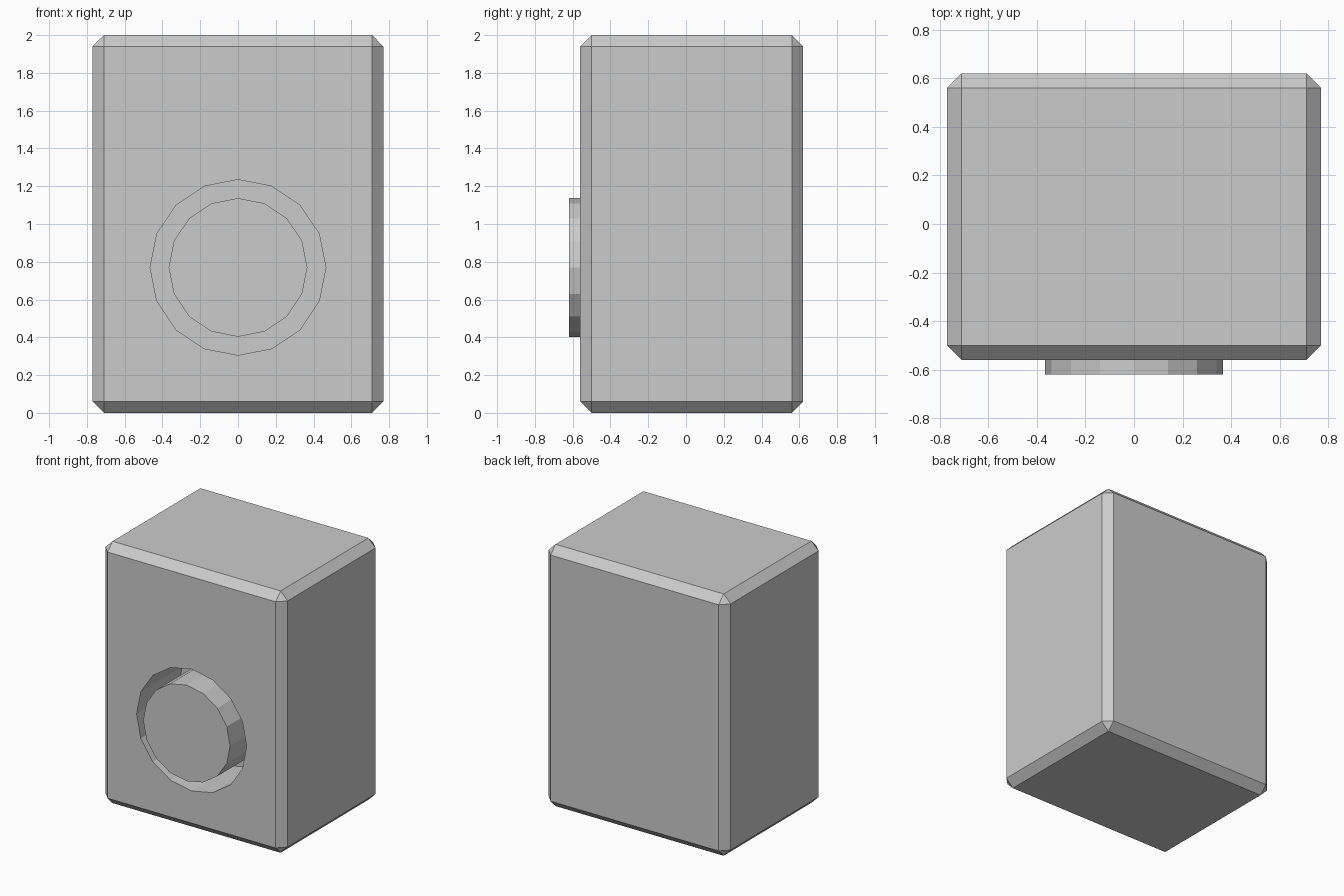
import bpy, math

if "Cube" in bpy.data.objects:
    bpy.data.objects.remove(bpy.data.objects["Cube"])

DIAL_Z = 0.77
FLOOR_Y = -0.06


def disc(name, radius, y_front, y_back):
    # 16-sided cylinder lying along y
    bpy.ops.mesh.primitive_cylinder_add(
        vertices=16, radius=radius, depth=y_back - y_front,
        location=(0, (y_front + y_back) / 2, DIAL_Z),
        rotation=(math.pi / 2, 0, 0))
    ob = bpy.context.object
    ob.name = name
    return ob


# Chamfered box body
bpy.ops.mesh.primitive_cube_add(size=1, location=(0, 0.03, 1))
body = bpy.context.object
body.name = "body"
body.scale = (1.54, 1.18, 2.0)
bpy.ops.object.transform_apply(location=False, rotation=False, scale=True)
bevel = body.modifiers.new("chamfer", "BEVEL")
bevel.width = 0.06
bevel.segments = 1

# Round recess in the front
cutter = disc("recess_cutter", 0.465, -0.8, FLOOR_Y)
cutter.hide_render = True
cut = body.modifiers.new("recess", "BOOLEAN")
cut.operation = "DIFFERENCE"
cut.solver = "EXACT"
cut.object = cutter

# Apply the modifiers and remove the cutter
bpy.context.view_layer.objects.active = body
for name in ("chamfer", "recess"):
    bpy.ops.object.modifier_apply(modifier=name)
bpy.data.objects.remove(cutter)

# Round button standing on the recess floor
disc("button", 0.367, -0.62, FLOOR_Y)
